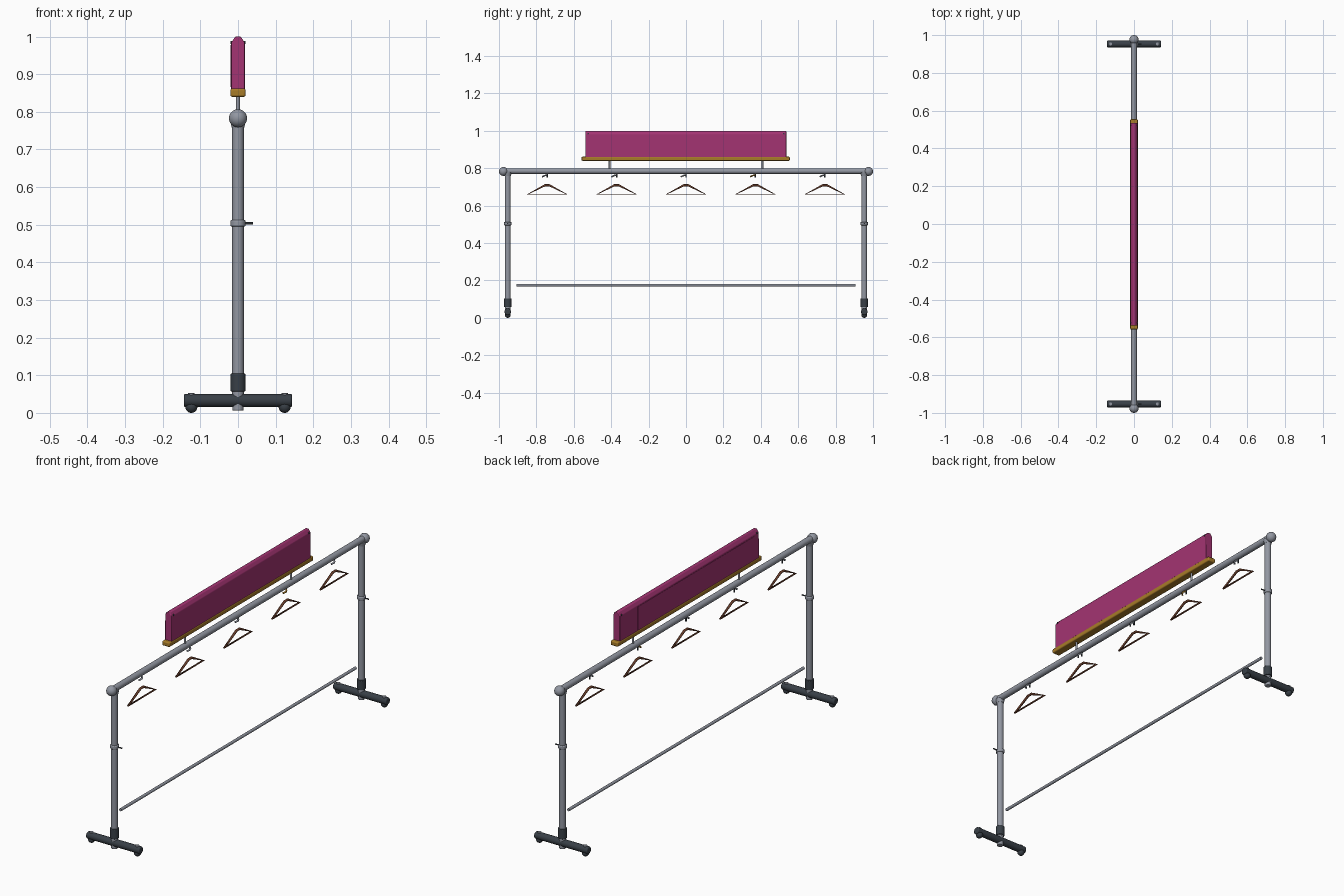
import bpy, bmesh
from math import pi
from mathutils import Vector

cube = bpy.data.objects.get("Cube")
if cube:
    bpy.data.objects.remove(cube)


def material(name, r, g, b):
    m = bpy.data.materials.new(name)
    m.use_nodes = True
    m.diffuse_color = (r, g, b, 1)
    m.node_tree.nodes["Principled BSDF"].inputs["Base Color"].default_value = (r, g, b, 1)
    return m


STEEL = material("steel grey", 0.29, 0.31, 0.36)
DARK = material("charcoal", 0.04, 0.05, 0.062)
PINK = material("magenta", 0.37, 0.034, 0.17)
GOLD = material("brass", 0.39, 0.2, 0.022)
WOOD = material("brown wood", 0.15, 0.05, 0.025)


def finish(name, bm, mat, bevel=0):
    mesh = bpy.data.meshes.new(name)
    bmesh.ops.recalc_face_normals(bm, faces=bm.faces)
    bm.to_mesh(mesh)
    bm.free()
    mesh.materials.append(mat)
    ob = bpy.data.objects.new(name, mesh)
    bpy.context.collection.objects.link(ob)
    if bevel:
        mod = ob.modifiers.new("soft edges", "BEVEL")
        mod.width, mod.segments, mod.limit_method = bevel, 3, "ANGLE"
    bpy.ops.object.select_all(action="DESELECT")
    bpy.context.view_layer.objects.active = ob
    ob.select_set(True)
    bpy.ops.object.shade_smooth_by_angle()
    return ob


def rod(name, a, b, r, mat, r2=None, bevel=0, sides=20):
    """Cylinder or cone between two points."""
    a, b = Vector(a), Vector(b)
    bm = bmesh.new()
    bmesh.ops.create_cone(bm, cap_ends=True, segments=sides, radius1=r,
                          radius2=r if r2 is None else r2, depth=(b - a).length)
    turn = (b - a).to_track_quat("Z", "Y").to_matrix().to_4x4()
    bm.transform(turn)
    bmesh.ops.translate(bm, verts=bm.verts, vec=(a + b) / 2)
    return finish(name, bm, mat, bevel)


def ball(name, at, r, mat):
    bm = bmesh.new()
    bmesh.ops.create_uvsphere(bm, u_segments=24, v_segments=14, radius=r)
    bmesh.ops.translate(bm, verts=bm.verts, vec=at)
    return finish(name, bm, mat)


def prism(name, profile, y0, y1, mat, bevel=0):
    """Extrude an x-z profile along y."""
    bm = bmesh.new()
    face = bm.faces.new([bm.verts.new((x, y0, z)) for x, z in profile])
    ext = bmesh.ops.extrude_face_region(bm, geom=[face])
    verts = [v for v in ext["geom"] if isinstance(v, bmesh.types.BMVert)]
    bmesh.ops.translate(bm, verts=verts, vec=(0, y1 - y0, 0))
    return finish(name, bm, mat, bevel)


def tube(name, points, r, mat, cyclic=False):
    """Round tube along a polyline."""
    cu = bpy.data.curves.new(name, "CURVE")
    cu.dimensions, cu.bevel_depth, cu.bevel_resolution = "3D", r, 3
    cu.use_fill_caps = True
    sp = cu.splines.new("POLY")
    sp.points.add(len(points) - 1)
    for p, co in zip(sp.points, points):
        p.co = (*co, 1)
    sp.use_cyclic_u = cyclic
    cu.materials.append(mat)
    ob = bpy.data.objects.new(name, cu)
    bpy.context.collection.objects.link(ob)
    return ob


# Rails
rod("top_rail", (0, -0.97, 0.785), (0, 0.97, 0.785), 0.015, STEEL)
rod("lower_rail", (0, -0.907, 0.175), (0, 0.907, 0.175), 0.007, STEEL)

# End stands
for side, s in (("front", -1), ("back", 1)):
    y = s * 0.953
    rod(side + "_post", (0, y, 0.05), (0, y, 0.785), 0.0155, STEEL)
    rod(side + "_neck", (0, y, 0.758), (0, y, 0.778), 0.0165, STEEL, 0.021)
    ball(side + "_corner_ball", (0, s * 0.976, 0.783), 0.024, STEEL)
    rod(side + "_clamp", (0, y, 0.495), (0, y, 0.513), 0.02, STEEL, bevel=0.004)
    rod(side + "_clamp_lever", (0.015, y, 0.504), (0.04, y, 0.504), 0.003, DARK)
    rod(side + "_sleeve", (0, y, 0.057), (0, y, 0.105), 0.02, DARK, bevel=0.003)
    rod(side + "_foot_hub", (0, y, 0.006), (0, y, 0.058), 0.015, STEEL, bevel=0.003)
    rod(side + "_foot_bar", (-0.144, y, 0.033), (0.144, y, 0.033), 0.0175, DARK, bevel=0.005)
    for x in (-0.124, 0.124):
        ball(side + "_foot_pad", (x, y, 0.016), 0.016, DARK)
        rod(side + "_foot_bolt", (x, y, 0.045), (x, y, 0.053), 0.009, STEEL, bevel=0.002)

# Sign board on a tray
prism("sign_board", [(-0.018, 0.855), (0.018, 0.855), (0.018, 0.984), (0.007, 1.0),
                     (-0.007, 1.0), (-0.018, 0.984)], -0.538, 0.536, PINK, 0.003)
prism("sign_back_plate", [(-0.0195, 0.866), (-0.017, 0.866), (-0.017, 0.978),
                          (-0.0195, 0.978)], -0.5, 0.4, PINK)
prism("sign_tray", [(-0.02, 0.84), (0.02, 0.84), (0.02, 0.862), (-0.02, 0.862)],
      -0.558, 0.555, GOLD, 0.005)
for y in (-0.41, 0.41):
    rod("sign_support", (0, y, 0.79), (0, y, 0.845), 0.005, STEEL)
for y in (-0.523, 0.523):
    rod("sign_screw", (-0.02, y, 0.985), (0.02, y, 0.985), 0.004, DARK)

# Hangers with short hooks below the rail
for i in range(5):
    y = (i - 2) * 0.371
    tube("hanger", [(0, y - 0.104, 0.661), (0, y + 0.104, 0.661), (0, y + 0.012, 0.709),
                    (0, y - 0.012, 0.709)], 0.006, WOOD, True)
    rod("hook_stem", (0, y, 0.75), (0, y, 0.775), 0.0035, DARK, sides=12)
    tube("hook", [(0, y, 0.764), (0.008, y - 0.008, 0.763), (0.008, y - 0.018, 0.759),
                  (0, y - 0.026, 0.755)], 0.004, GOLD if i == 3 else STEEL)
